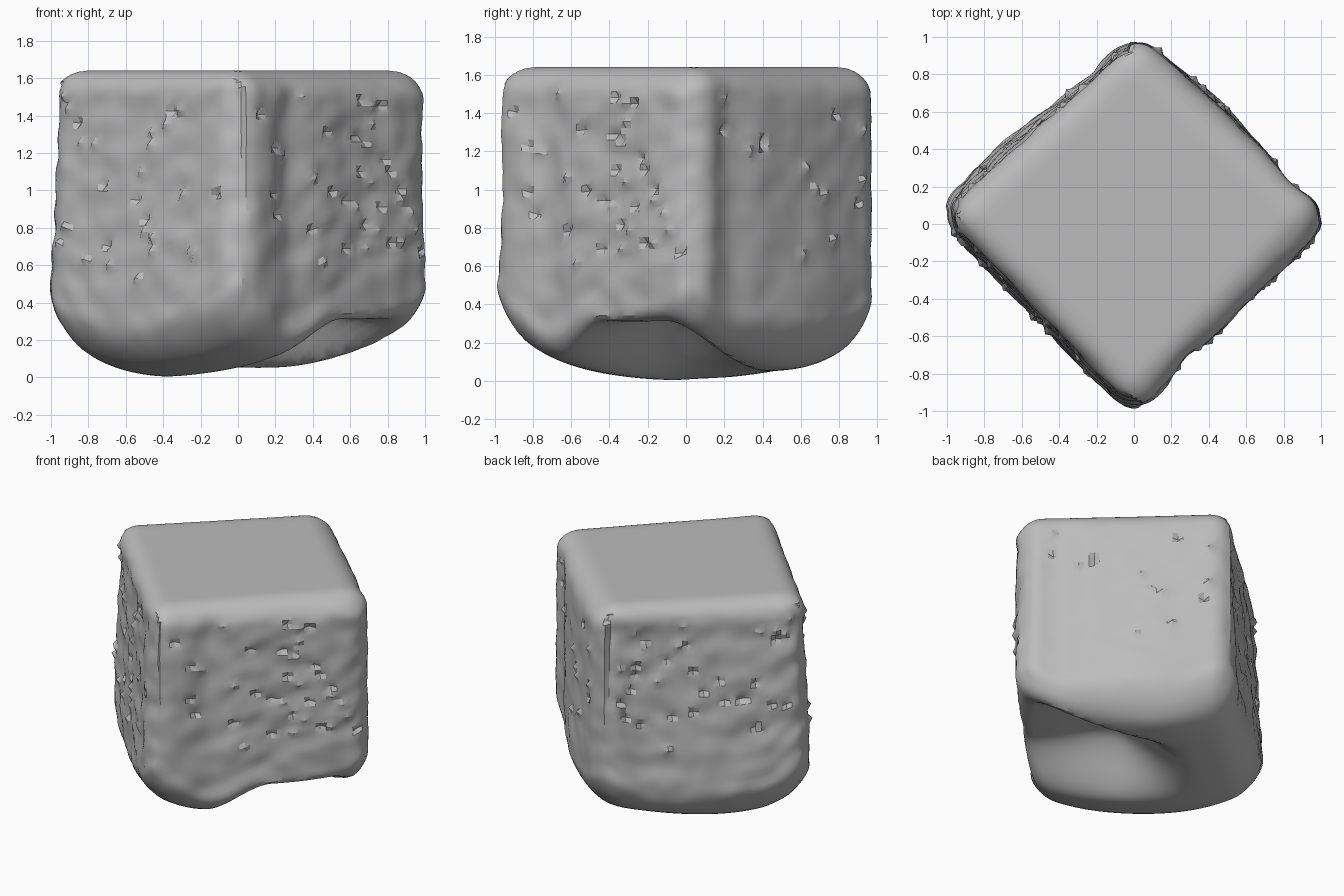
import bpy, bmesh, math, random
from mathutils import Vector, noise

random.seed(4)
old = bpy.data.objects.get("Cube")
if old:
    bpy.data.objects.remove(old, do_unlink=True)

HEIGHT = 1.64
HALF = Vector((0.75, 0.75, HEIGHT / 2))
DIAG = math.sqrt(0.5)


def bump(distance, width):
    return math.exp(-(distance / width) ** 2)


def ease(value, start, end):
    t = min(1, max(0, (value - start) / (end - start)))
    return t * t * (3 - 2 * t)


def rounded_box(p):
    """Push a point of the unit cube onto a box with rounded edges."""
    # The lower edge of the front left wall is crisper
    crisp = ease(p.y, 0, 0.8) * ease(-p.z, 0, 0.8) * bump(p.x - 0.2, 0.6)
    radius = 0.18 - 0.13 * crisp
    q = Vector([a * h for a, h in zip(p, HALF)])
    core = Vector([max(radius - h, min(h - radius, a)) for a, h in zip(q, HALF)])
    normal = (q - core).normalized()
    return core + normal * radius, normal


def underside(u, v, x, y):
    """Height of the lopsided belly, hollowed below the front left wall."""
    belly = 0.1 * math.hypot(x + 0.4, y + 0.05) ** 1.5
    belly += 0.2 * math.hypot(x, y) ** 4 + 0.04 * ease(-u, 0.4, 0.75)
    belly -= 0.05 * bump(u - 0.65, 0.25) * bump(v + 0.25, 0.4)
    # A slanting ridge walls the hollow off from the back left side
    ridge = 0.44 + 0.32 * v
    hollow = ease(ridge - u, -0.04, 0.17) * ease(u, -0.35, 0.08) * ease(v, -0.4, 0.15)
    ceiling = 0.31 + 0.04 * bump(v - 0.25, 0.25)
    return belly + (ceiling - belly) * hollow


def wall_relief(u, v, z, normal):
    """Shallow grooves, swells and lumps on the four upright walls."""
    side = 1 - abs(normal.z)
    low = 1 - z / HEIGHT
    rough = 1.0
    depth = 0.0
    if normal.x > 0.6:
        rough = 0.5
        depth = 0.04 * bump(v + 0.15, 0.3) * low - 0.035 * bump(v - 0.47, 0.13)
    elif normal.x < -0.6:
        depth = 0.06 * (low - 0.7)
    elif normal.y > 0.6:
        depth = 0.02 * bump(u - 0.45, 0.15) - 0.035 * bump(u + 0.34, 0.12)
    elif normal.y < -0.6:
        depth = 0.06 * (low - 0.7) + 0.03 * bump(u + 0.3, 0.35) * low
        depth -= 0.03 * bump(u - 0.4, 0.25)
    lumps = noise.noise(Vector((u, v, z)) * 7) * 0.018 * rough
    flat = max(abs(normal.x), abs(normal.y)) > 0.95
    if flat and 0.4 < z < 1.5 and random.random() < 0.035 * rough:
        lumps += random.choice((-0.03, 0.025))
    return side * (depth + lumps)


# Rough block standing with one corner to the front
bm = bmesh.new()
bmesh.ops.create_cube(bm, size=2)
bmesh.ops.subdivide_edges(bm, edges=bm.edges[:], cuts=41, use_grid_fill=True)
for vert in bm.verts:
    p, normal = rounded_box(vert.co)
    z = p.z + HEIGHT / 2
    p += normal * wall_relief(p.x, p.y, z, normal)
    # u runs to the back left, v to the front left; side corners sit a little back
    x = (p.x + p.y) * DIAG
    y = (p.x - p.y) * DIAG * 0.98 + 0.05 * abs(x)
    floor = underside(p.x, p.y, x, y)
    vert.co = (x, y, floor + z * (1 - floor / HEIGHT))

bmesh.ops.recalc_face_normals(bm, faces=bm.faces[:])
mesh = bpy.data.meshes.new("rough_block")
bm.to_mesh(mesh)
bm.free()
block = bpy.data.objects.new("rough_block", mesh)
bpy.context.collection.objects.link(block)

# Plain grey surface
grey = bpy.data.materials.new("stone_grey")
grey.use_nodes = True
colour = (0.5, 0.5, 0.5, 1)
grey.diffuse_color = colour
grey.node_tree.nodes["Principled BSDF"].inputs["Base Color"].default_value = colour
mesh.materials.append(grey)

bpy.ops.object.select_all(action="DESELECT")
block.select_set(True)
bpy.context.view_layer.objects.active = block
bpy.ops.object.shade_smooth_by_angle(angle=math.radians(30))
